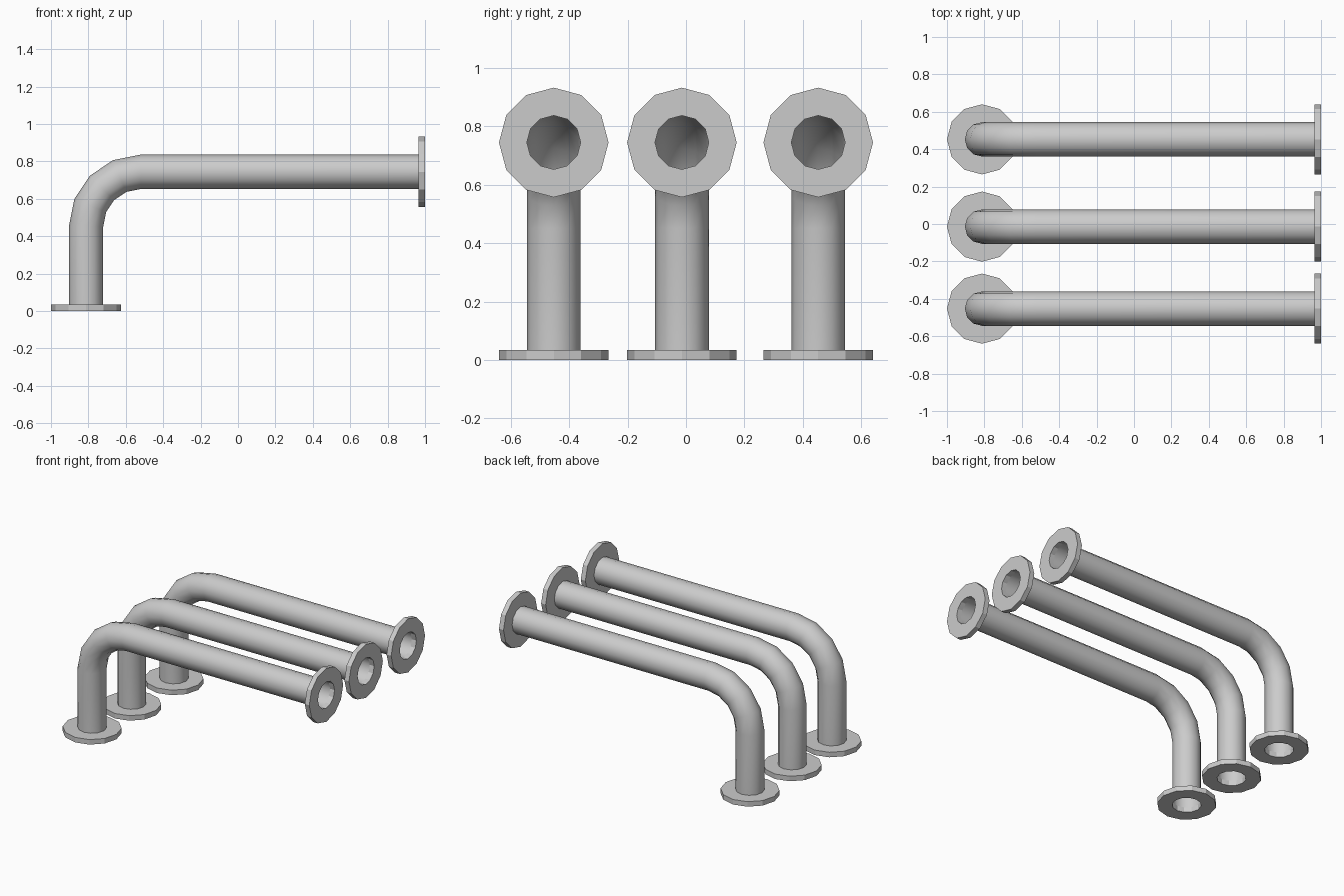
import bpy, bmesh
from math import pi, sin, cos, radians
from mathutils import Vector

if "Cube" in bpy.data.objects:
    bpy.data.objects.remove(bpy.data.objects["Cube"])

SIDES = 12
R_PIPE, R_FLANGE, THICK = 0.092, 0.1875, 0.035
X0, Z1 = -0.8125, 0.7445      # axis of the riser, axis of the horizontal run
BEND, STEPS = 0.2925, 4


def ring(bm, centre, angle, radius):
    """Ring of vertices; angle 0 = facing up, 90 degrees = facing +x."""
    u = Vector((cos(angle), 0, -sin(angle)))
    v = Vector((0, 1, 0))
    return [bm.verts.new(centre + radius * (cos(a) * u + sin(a) * v))
            for a in (2 * pi * i / SIDES for i in range(SIDES))]


def bridge(bm, a, b):
    for i in range(SIDES):
        j = (i + 1) % SIDES
        bm.faces.new((a[i], a[j], b[j], b[i]))


def finish(bm, name, angle):
    mesh = bpy.data.meshes.new(name)
    bm.to_mesh(mesh)
    bm.free()
    obj = bpy.data.objects.new(name, mesh)
    bpy.context.collection.objects.link(obj)
    bpy.ops.object.select_all(action='DESELECT')
    obj.select_set(True)
    bpy.context.view_layer.objects.active = obj
    bpy.ops.object.shade_smooth_by_angle(angle=radians(angle))


def pipe(name, y):
    # open thin tube: riser, four-step elbow, horizontal run
    stations = [(Vector((X0, y, THICK)), 0)]
    for k in range(STEPS + 1):
        t = k / STEPS * pi / 2
        stations.append((Vector((X0 + BEND * (1 - cos(t)), y,
                                 Z1 - BEND * (1 - sin(t)))), t))
    stations.append((Vector((1 - THICK, y, Z1)), pi / 2))
    bm = bmesh.new()
    rings = [ring(bm, c, t, R_PIPE) for c, t in stations]
    for a, b in zip(rings, rings[1:]):
        bridge(bm, a, b)
    finish(bm, name, 40)


def flange(name, start, angle):
    # flat annular plate with an open bore
    end = start + THICK * Vector((sin(angle), 0, cos(angle)))
    bm = bmesh.new()
    loops = [ring(bm, c, angle, r) for c, r in
             ((start, R_PIPE), (start, R_FLANGE), (end, R_FLANGE), (end, R_PIPE))]
    for i in range(4):
        bridge(bm, loops[i], loops[(i + 1) % 4])
    bmesh.ops.recalc_face_normals(bm, faces=bm.faces)
    finish(bm, name, 20)


for n, y in enumerate((-0.4525, -0.014, 0.4525), 1):
    pipe(f"pipe_{n}", y)
    flange(f"base_flange_{n}", Vector((X0, y, 0)), 0)
    flange(f"end_flange_{n}", Vector((1 - THICK, y, Z1)), pi / 2)
